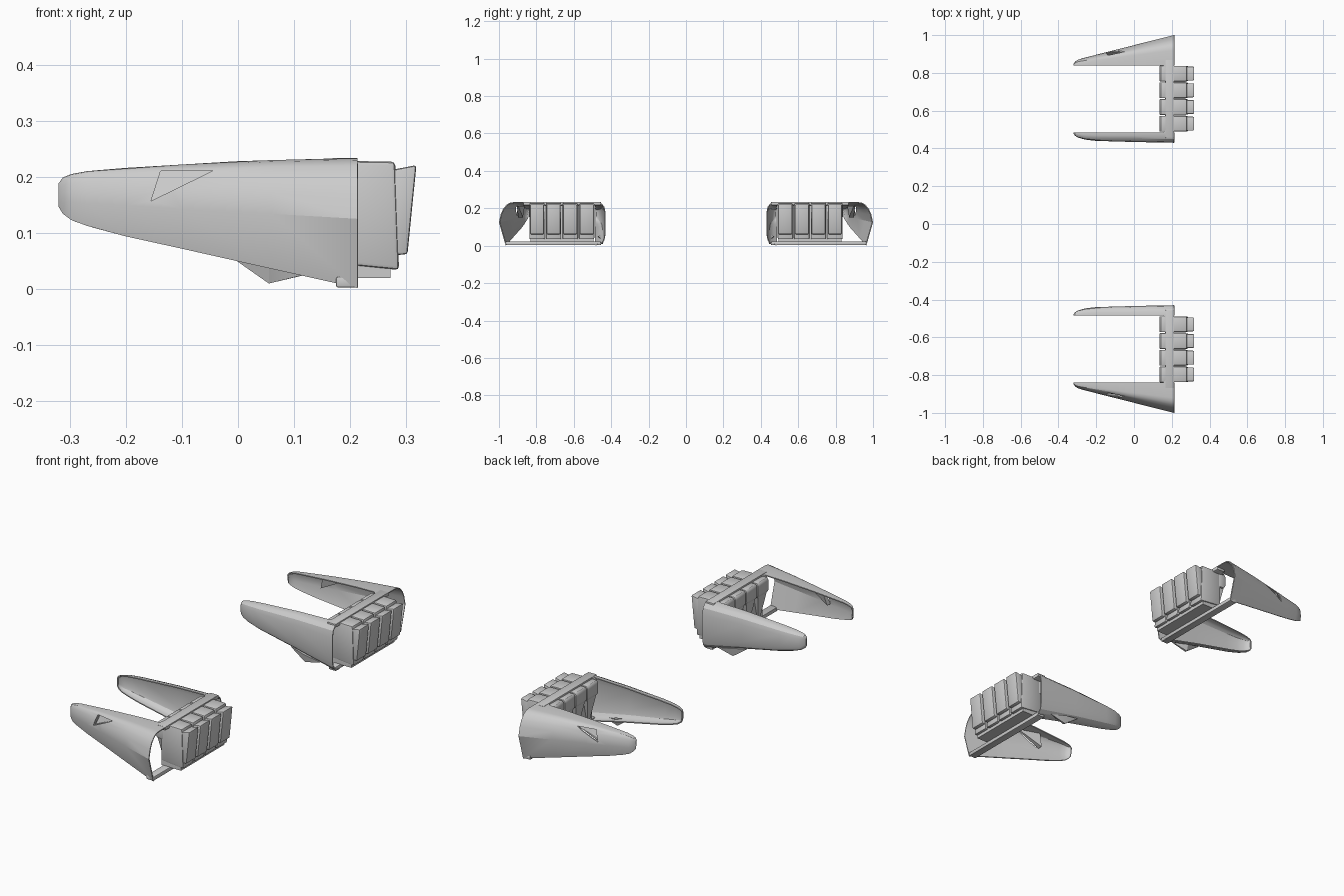
import bpy, bmesh
from mathutils import Vector

cube = bpy.data.objects.get("Cube")
if cube:
    bpy.data.objects.remove(cube, do_unlink=True)

grey = bpy.data.materials.new("light_grey")
grey.use_nodes = True
grey.diffuse_color = (0.6, 0.6, 0.6, 1)
grey.node_tree.nodes["Principled BSDF"].inputs["Base Color"].default_value = (0.6, 0.6, 0.6, 1)
parts = []


def make(name, bm, bevel=0, helper=False):
    bmesh.ops.recalc_face_normals(bm, faces=bm.faces)
    mesh = bpy.data.meshes.new(name)
    bm.to_mesh(mesh)
    bm.free()
    mesh.materials.append(grey)
    ob = bpy.data.objects.new(name, mesh)
    bpy.context.collection.objects.link(ob)
    if bevel:
        mod = ob.modifiers.new("Bevel", 'BEVEL')
        mod.width, mod.segments = bevel, 2
    if helper:
        ob.hide_render = True
        ob.hide_set(True)
    else:
        parts.append(ob)
    return ob


def hull(name, points, bevel=0, helper=False):
    bm = bmesh.new()
    for p in points:
        bm.verts.new(p)
    bmesh.ops.convex_hull(bm, input=bm.verts)
    bmesh.ops.dissolve_limit(bm, angle_limit=0.01, verts=bm.verts, edges=bm.edges)
    return make(name, bm, bevel, helper)


def slab(name, profile, y0, y1, bevel=0):
    """Side profile in x and z, extruded across y."""
    return hull(name, [(x, y, z) for y in (y0, y1) for x, z in profile], bevel)


def box(name, x0, x1, y0, y1, z0, z1, bevel=0):
    return slab(name, [(x0, z0), (x1, z0), (x1, z1), (x0, z1)], y0, y1, bevel)


def shell(name, stations, section, root, side, crease):
    """Loft an open shell; section holds (outward, height from -1 to 1 about the crease)."""
    bm = bmesh.new()
    rows = []
    for x, depth, low, high in stations:
        mid = crease(x, low, high)
        row = []
        for u, v in section:
            z = mid + v * ((high - mid) if v > 0 else (mid - low))
            row.append(bm.verts.new((x, root + side * u * depth, z)))
        rows.append(row)
    for a, b in zip(rows, rows[1:]):
        for i in range(len(section) - 1):
            bm.faces.new((a[i], a[i + 1], b[i + 1], b[i]))
    bm.faces.new(rows[0])
    bmesh.ops.recalc_face_normals(bm, faces=bm.faces)
    # make the skin face away from the open side
    if sum(f.normal.y * f.calc_area() for f in bm.faces) * side < 0:
        bmesh.ops.reverse_faces(bm, faces=bm.faces)
    mesh = bpy.data.meshes.new(name)
    bm.to_mesh(mesh)
    bm.free()
    mesh.materials.append(grey)
    ob = bpy.data.objects.new(name, mesh)
    bpy.context.collection.objects.link(ob)
    mod = ob.modifiers.new("Thickness", 'SOLIDIFY')
    mod.thickness, mod.offset = 0.005, -1
    parts.append(ob)
    return ob


# Outer fin: wide tapering shell with a crease along its side
outer_fin = shell(
    "outer_fin",
    [(-.32, .008, .147, .188), (-.312, .02, .134, .199), (-.297, .03, .123, .205),
     (-.27, .038, .113, .21), (-.2, .056, .094, .215), (-.1, .081, .072, .222),
     (.06, .122, .036, .23), (.213, .16, .002, .233)],
    [(0, 1), (.5, 1), (.63, .97), (.74, .88), (.86, .67), (.94, .4), (1, 0), (.78, -1)],
    .84, 1, lambda x, low, high: .155 - .058 * (x + .3))

# Inner fin: slim rounded shell
inner_fin = shell(
    "inner_fin",
    [(-.32, .007, .147, .188), (-.312, .018, .134, .199), (-.295, .028, .122, .205),
     (-.26, .038, .11, .211), (-.2, .045, .094, .216), (0, .051, .052, .228),
     (.213, .055, .002, .234)],
    [(0, 1), (.35, .99), (.65, .92), (.88, .78), (1, .5), (1, -.5),
     (.88, -.78), (.65, -.92), (.35, -.99), (0, -1)],
    .485, -1, lambda x, low, high: (low + high) / 2)

# Inlet pocket sunk into the outer fin
pocket = hull("inlet_pocket",
              [(-.16, .872, .152), (-.142, .862, .213), (-.035, .897, .213),
               (-.16, .896, .152), (-.142, .884, .213), (-.035, .905, .213)], helper=True)
cutter = hull("inlet_cutter",
              [(-.155, .884, .157), (-.138, .87, .21), (-.045, .906, .211),
               (-.155, .95, .157), (-.138, .95, .21), (-.045, .95, .211)], helper=True)
for tool, operation in ((pocket, 'UNION'), (cutter, 'DIFFERENCE')):
    mod = outer_fin.modifiers.new("Inlet", 'BOOLEAN')
    mod.object, mod.operation, mod.solver = tool, operation, 'EXACT'

# Keel under the inner fin
hull("keel", [(-.025, .445, .066), (.055, .436, .05), (.055, .47, .05), (.14, .445, .03),
              (.055, .444, .01), (.055, .455, .01), (.12, .45, .026)])

# Frame bars joining the two fins
box("top_bar", .167, .213, .455, .87, .216, .234, .003)
box("bottom_bar", .175, .213, .455, .963, .003, .022, .003)
for y, s in ((.485, 1), (.84, -1)):
    hull("corner_fillet", [(x, y + dy * s, z) for z in (.219, .232)
                           for x, dy in ((.15, -.005), (.17, -.005), (.17, .016))])

# Engine core behind the blocks
box("engine_core", .165, .272, .495, .832, .02, .215)

# Four engine blocks with front wedges and rear caps
for i in range(4):
    y = .531 + .0885 * i
    slab("engine_block", [(.165, .046), (.287, .034), (.28, .227), (.165, .229)],
         y - .041, y + .041, .007)
    slab("rear_cap", [(.272, .212), (.318, .221), (.302, .062), (.272, .06)],
         y - .037, y + .037, .005)
    slab("front_block", [(.145, .15), (.135, .165), (.135, .215), (.142, .226), (.18, .226), (.18, .15)],
         y - .042, y + .042, .005)
    hull("front_wedge", [(x, y + w * s, z) for s in (-1, 1)
                         for x, w, z in ((.14, .038, .17), (.17, .038, .17),
                                         (.158, .008, .04), (.17, .008, .04))])

# Mirror everything to the second pod, then bake and shade
bpy.ops.object.select_all(action='DESELECT')
for ob in parts:
    mod = ob.modifiers.new("Mirror", 'MIRROR')
    mod.use_axis = (False, True, False)
    mod.use_mirror_merge = False
    ob.select_set(True)
bpy.context.view_layer.objects.active = parts[0]
bpy.ops.object.convert(target='MESH')
bpy.ops.object.shade_smooth_by_angle(angle=0.42)
for helper in (pocket, cutter):
    bpy.data.objects.remove(helper, do_unlink=True)
